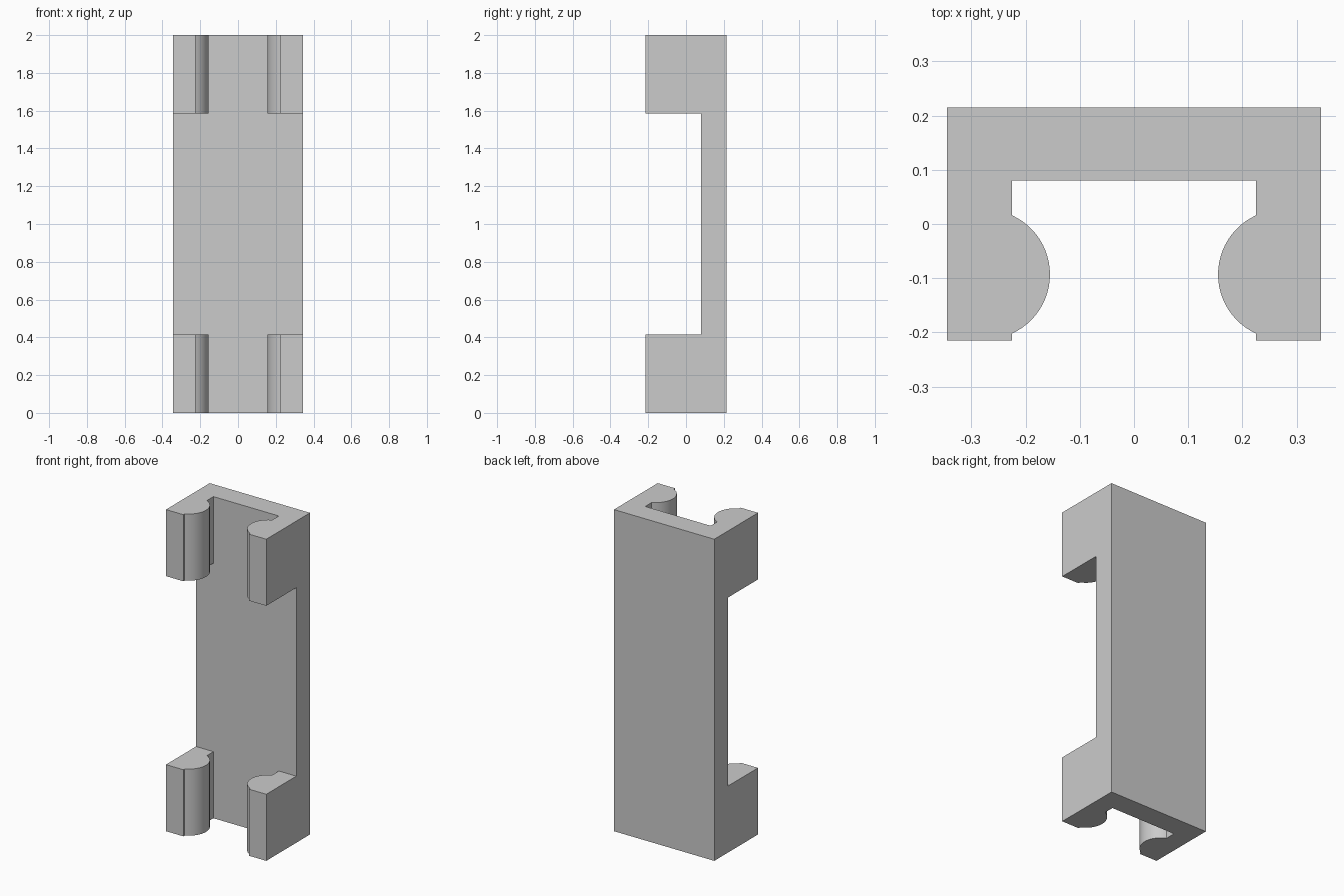
import bpy, bmesh
from math import sqrt, asin, cos, sin

if "Cube" in bpy.data.objects:
    bpy.data.objects.remove(bpy.data.objects["Cube"])

W, D, H = 0.345, 0.215, 2.0        # half width, half depth, height
INNER_X, FLOOR_Y = 0.225, 0.08     # channel walls and channel floor
CLIP_H = 0.414                     # height of each end clip
BUMP_Y, BUMP_HALF, BUMP_RISE, SEGS = -0.093, 0.109, 0.07, 24


def prism(name, profile, z0, z1):
    """Extrude a closed xy profile from z0 to z1."""
    bm = bmesh.new()
    face = bm.faces.new([bm.verts.new((x, y, z0)) for x, y in profile])
    ext = bmesh.ops.extrude_face_region(bm, geom=[face])["geom"]
    top = [v for v in ext if isinstance(v, bmesh.types.BMVert)]
    bmesh.ops.translate(bm, verts=top, vec=(0, 0, z1 - z0))
    bmesh.ops.recalc_face_normals(bm, faces=bm.faces)
    mesh = bpy.data.meshes.new(name)
    bm.to_mesh(mesh)
    bm.free()
    obj = bpy.data.objects.new(name, mesh)
    bpy.context.collection.objects.link(obj)
    return obj


# Right half of the channel section, with a rounded gripping bump on the wall
r = (BUMP_HALF ** 2 + BUMP_RISE ** 2) / (2 * BUMP_RISE)
cx = INNER_X - BUMP_RISE + r
a = asin(BUMP_HALF / r)
bump = []
for i in range(SEGS + 1):
    t = -a + 2 * a * i / SEGS
    bump.append((cx - r * cos(t), BUMP_Y + r * sin(t)))
right = [(W, D), (W, -D), (INNER_X, -D)] + bump + [(INNER_X, FLOOR_Y)]
section = right + [(-x, y) for x, y in reversed(right)]
clip = prism("clip_channel", section, 0, H)

# Middle gap: only the back plate remains between the two end clips
cutter = prism("gap_cutter", [(-1, -1), (1, -1), (1, FLOOR_Y), (-1, FLOOR_Y)],
               CLIP_H, H - CLIP_H)
cutter.hide_render = True
mod = clip.modifiers.new("middle_gap", 'BOOLEAN')
mod.operation = 'DIFFERENCE'
mod.solver = 'EXACT'
mod.object = cutter
bpy.context.view_layer.objects.active = clip
clip.select_set(True)
bpy.ops.object.modifier_apply(modifier=mod.name)
bpy.data.objects.remove(cutter)

# Smooth the round bumps, keep the corners sharp
bpy.ops.object.shade_smooth_by_angle(angle=0.5)
